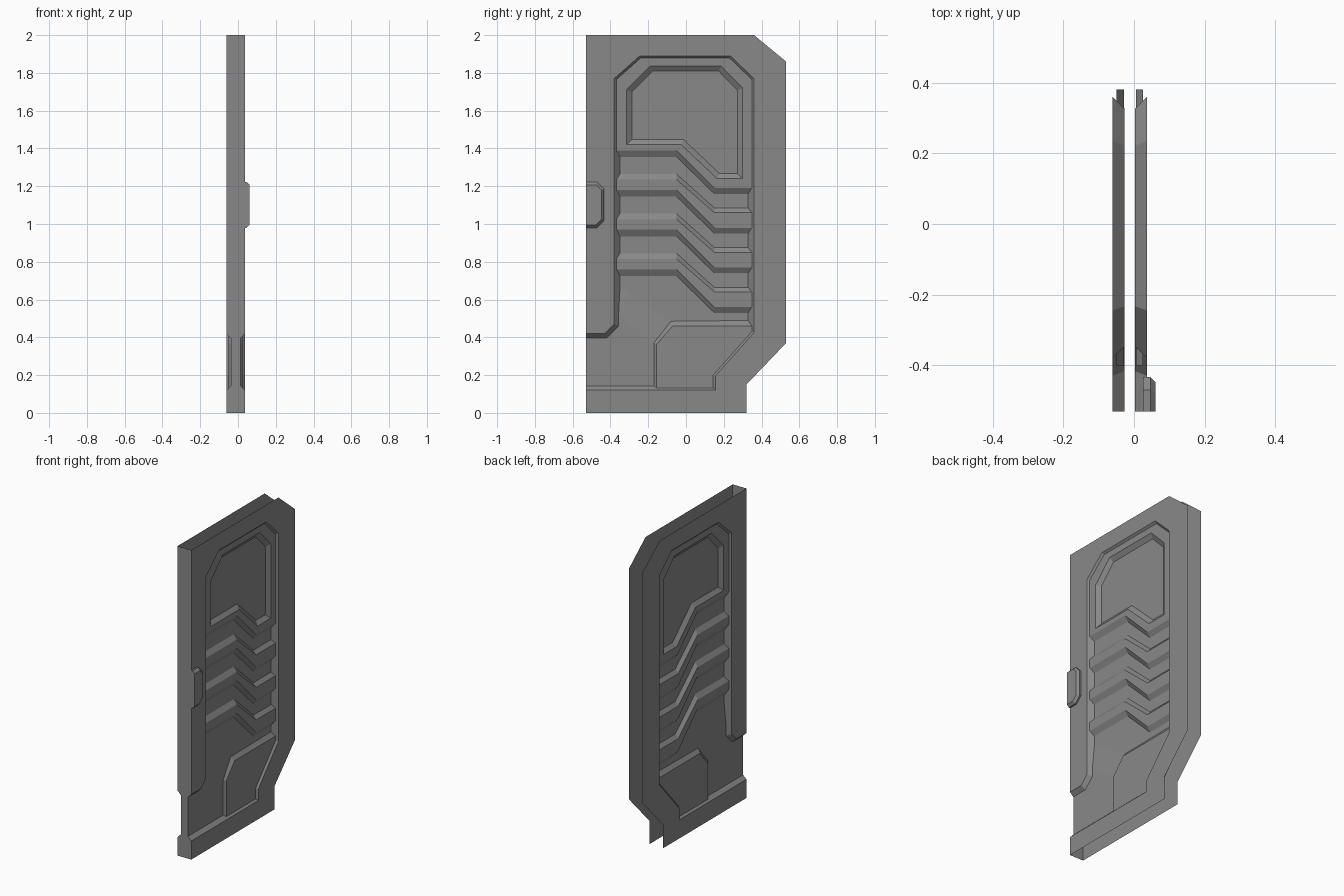
import bpy
import bmesh
from mathutils import Vector

if "Cube" in bpy.data.objects:
    bpy.data.objects.remove(bpy.data.objects["Cube"])

MID = -0.012                      # centre plane between the two skins
OUT, HIGH, MEDIUM, LOW, DEEP = 0.049, 0.037, 0.025, 0.017, 0.015
FRONT = -0.53

grey = bpy.data.materials.new("steel grey")
grey.use_nodes = True
colour = (0.25, 0.25, 0.25, 1)
grey.diffuse_color = colour
grey.node_tree.nodes["Principled BSDF"].inputs["Base Color"].default_value = colour


def at(points, depth):
    """Lift (y, z) points to a distance from the centre plane."""
    return [(depth, y, z) for y, z in points]


def inset(points, width):
    """Mitred inset of a counter-clockwise outline."""
    result = []
    for i, point in enumerate(points):
        p = Vector(point)
        a = (p - Vector(points[i - 1])).normalized()
        b = (Vector(points[(i + 1) % len(points)]) - p).normalized()
        na, nb = Vector((-a.y, a.x)), Vector((-b.y, b.x))
        result.append(tuple(p + (na + nb) * width / (1 + na.dot(nb))))
    return result


def bridge(a, b, closed=True):
    """Quads between two matching 3D outlines."""
    n = len(a)
    return [[a[i], a[(i + 1) % n], b[(i + 1) % n], b[i]]
            for i in range(n if closed else n - 1)]


def build(name, faces, mirrored=True):
    bm = bmesh.new()
    for face in faces:
        bm.faces.new([bm.verts.new(p) for p in face])
    bmesh.ops.remove_doubles(bm, verts=bm.verts, dist=0.0005)
    mesh = bpy.data.meshes.new(name)
    bm.to_mesh(mesh)
    bm.free()
    mesh.materials.append(grey)
    obj = bpy.data.objects.new(name, mesh)
    obj.location.x = MID
    bpy.context.collection.objects.link(obj)
    if mirrored:
        obj.modifiers.new("both sides", 'MIRROR').use_mirror_merge = False
    return obj


# Outer frame: flat skin around an opening that runs out to the front edge
opening = [(FRONT, 0.12), (0.155, 0.12), (0.155, 0.195), (0.36, 0.425),
           (0.36, 1.77), (0.235, 1.89), (-0.245, 1.89), (-0.38, 1.77),
           (-0.38, 0.47), (-0.43, 0.42), (FRONT, 0.42)]
outline = [(FRONT, 0), (0.32, 0), (0.32, 0.15), (0.53, 0.37),
           (0.53, 1.86), (0.36, 2), (FRONT, 2)]
build("frame_skin", [at(outline + opening[::-1], OUT)])

# Sloped rim of the opening
rim = inset(opening, 0.033)
rim[0], rim[-1] = (FRONT, rim[0][1]), (FRONT, rim[-1][1])
build("opening_rim", bridge(at(opening, OUT), at(rim, DEEP), closed=False))

# Front edge with its narrow waist
edge = [(0, 0), (OUT, 0), (OUT, 0.12), (MEDIUM, 0.144), (MEDIUM, 0.396),
        (OUT, 0.42), (OUT, 2), (0, 2)]
build("front_edge", [[(x, FRONT, z) for x, z in edge]])

# Upper panel with a sunken pane
BACK, LEFT = 0.38, -0.40


def rib_line(zl, zr, depth):
    return at([(LEFT, zl), (-0.05, zl), (0.15, zr), (BACK, zr)], depth)


pane = [(-0.315, 1.42), (-0.025, 1.42), (0.165, 1.24), (0.30, 1.24),
        (0.30, 1.72), (0.185, 1.837), (-0.19, 1.837), (-0.315, 1.71)]
floor = inset(pane, 0.028)
border = [(LEFT, 1.39), (-0.05, 1.39), (0.15, 1.19), (BACK, 1.19),
          (BACK, 1.80), (0.25, 1.92), (-0.26, 1.92), (LEFT, 1.80)]
build("upper_panel", bridge(at(border, HIGH), at(pane, HIGH))
      + bridge(at(pane, HIGH), at(floor, LOW)) + [at(floor, LOW)])

# Stepped ribs, each row a bent line
rows = []
for k in range(3):
    s = 0.21 * k
    rows += [rib_line(1.39 - s, 1.19 - s, HIGH), rib_line(1.355 - s, 1.16 - s, LOW),
             rib_line(1.265 - s, 1.085 - s, LOW), rib_line(1.235 - s, 1.06 - s, HIGH)]
rows += [rib_line(0.76, 0.56, HIGH), rib_line(0.725, 0.53, LOW)]
ribs = []
for upper, lower in zip(rows, rows[1:]):
    ribs += bridge(lower, upper, closed=False)
build("ribs", ribs)

# Lower panel: raised kick plate, sloped wedge and front flat
tip, knee = (-0.08, 0.485), (-0.17, 0.37)
tip_in, knee_in = (-0.07, 0.46), (-0.155, 0.363)
low_area = [(LEFT, 0.705), tip, (BACK, 0.49), (BACK, 0.53), (0.15, 0.53),
            (-0.05, 0.725), (LEFT, 0.725)]
kick = [knee_in, (-0.155, 0.1), (0.19, 0.1), (0.19, 0.19), (BACK, 0.41),
        (BACK, 0.46), tip_in]
flat = [(FRONT, 0.1), (-0.17, 0.1), knee, (LEFT, 0.555), (FRONT, 0.45)]
step_low = at([(BACK, 0.49), tip], LOW) + at([knee, (-0.17, 0.1)], MEDIUM)
step_high = at([(BACK, 0.46), tip_in, knee_in, (-0.155, 0.1)], HIGH)
wedge = at([(LEFT, 0.555), knee], MEDIUM) + at([tip, (LEFT, 0.705)], LOW)
build("lower_panel", [at(low_area, LOW), at(kick, HIGH), at(flat, MEDIUM), wedge]
      + bridge(step_low, step_high, closed=False))

# Latch block on the left side only
latch = [(FRONT, 0.98), (-0.47, 0.98), (-0.433, 1.02), (-0.433, 1.185),
         (-0.47, 1.222), (FRONT, 1.222)]
top = inset(latch, 0.015)
top[0], top[-1] = (FRONT, top[0][1]), (FRONT, top[-1][1])
base, mid, cap = at(latch, HIGH), at(latch, 0.058), at(top, 0.073)
build("latch_block", bridge(base, mid) + bridge(mid, cap) + [cap], mirrored=False)
